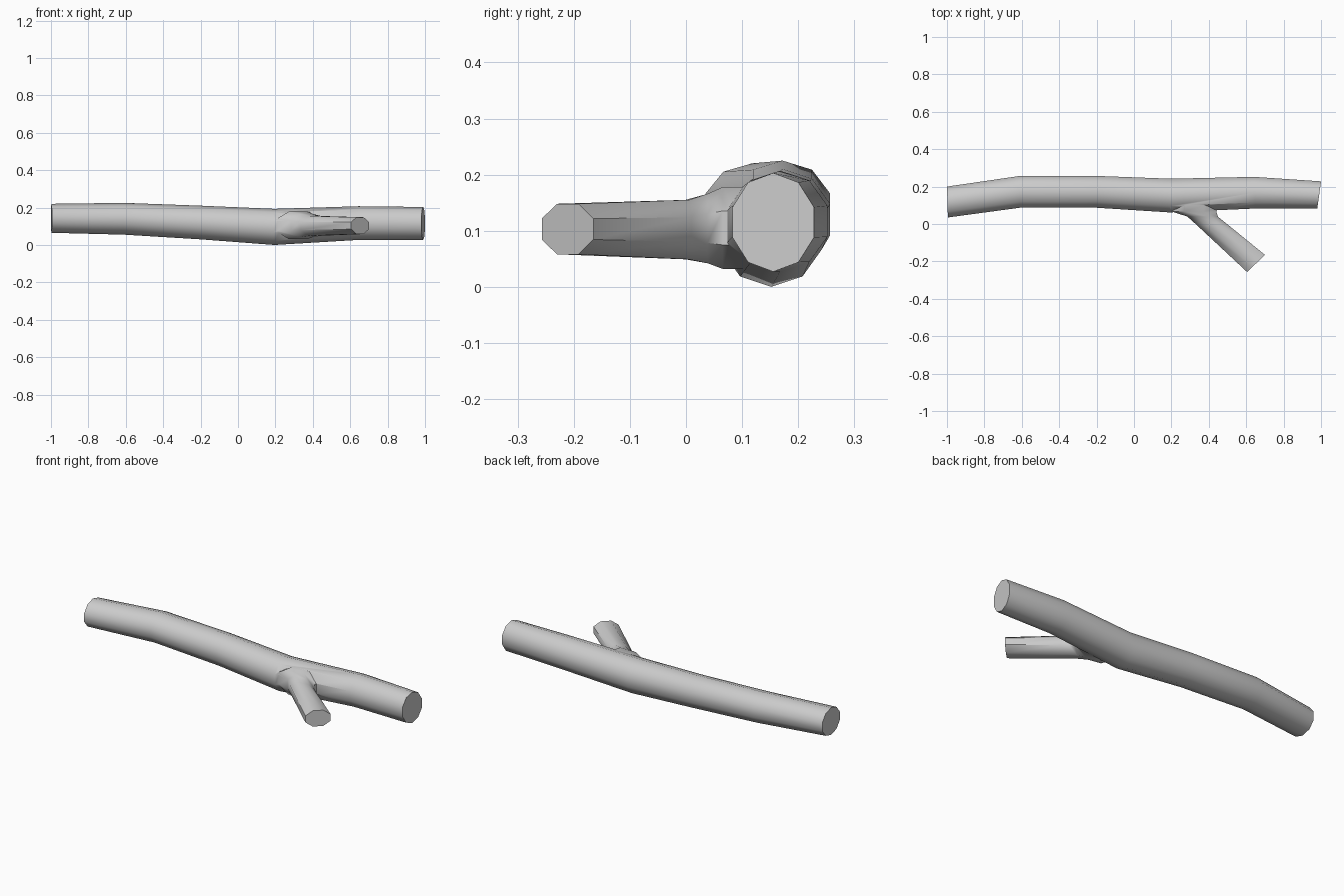
import bpy, bmesh, math
from mathutils import Vector

if "Cube" in bpy.data.objects:
    bpy.data.objects.remove(bpy.data.objects["Cube"])


def loft(name, rings, sides, offset):
    """Each ring: two opposite side points in plan (x, y), then low and high z."""
    bm = bmesh.new()
    angles = [offset + math.tau * i / sides for i in range(sides)]
    mc = max(math.cos(a) for a in angles)
    ms = max(math.sin(a) for a in angles)
    loops = []
    for lx, ly, rx, ry, lo, hi in rings:
        c = Vector(((lx + rx) / 2, (ly + ry) / 2, (lo + hi) / 2))
        u = Vector(((rx - lx) / 2, (ry - ly) / 2, 0)) / mc
        v = Vector((0, 0, (hi - lo) / 2)) / ms
        loops.append([bm.verts.new(c + u * math.cos(a) + v * math.sin(a)) for a in angles])
    for a, b in zip(loops, loops[1:]):
        for i in range(sides):
            j = (i + 1) % sides
            bm.faces.new((a[i], a[j], b[j], b[i]))
    bm.faces.new(loops[0])
    bm.faces.new(loops[-1])
    bmesh.ops.recalc_face_normals(bm, faces=bm.faces)
    me = bpy.data.meshes.new(name)
    bm.to_mesh(me)
    bm.free()
    ob = bpy.data.objects.new(name, me)
    bpy.context.collection.objects.link(ob)
    return ob


# Main log: ten-sided, gently bent
log = loft("log", [
    (-0.995, 0.035, -1.0, 0.20, 0.065, 0.22),
    (-0.61, 0.087, -0.61, 0.257, 0.055, 0.225),
    (-0.20, 0.087, -0.20, 0.257, 0.03, 0.21),
    (0.19, 0.062, 0.20, 0.242, 0.0, 0.193),
    (0.65, 0.083, 0.64, 0.252, 0.027, 0.207),
    (0.98, 0.083, 1.0, 0.228, 0.027, 0.203)], 10, math.pi / 10 )

# Side branch: eight-sided, flaring where it joins the log
branch = loft("side_branch", [
    (0.605, -0.257, 0.70, -0.165, 0.058, 0.148),
    (0.335, -0.005, 0.485, 0.01, 0.049, 0.155),
    (0.285, 0.04, 0.45, 0.038, 0.042, 0.166),
    (0.20, 0.067, 0.44, 0.065, 0.032, 0.178),
    (0.20, 0.12, 0.46, 0.12, 0.032, 0.178)], 8, math.pi / 8)

# Fuse the branch into the log
mod = log.modifiers.new("join", 'BOOLEAN')
mod.operation = 'UNION'
mod.solver = 'EXACT'
mod.object = branch
bpy.context.view_layer.objects.active = log
log.select_set(True)
bpy.ops.object.modifier_apply(modifier=mod.name)
bpy.data.objects.remove(branch)
bpy.ops.object.shade_smooth_by_angle(angle=math.radians(50))
